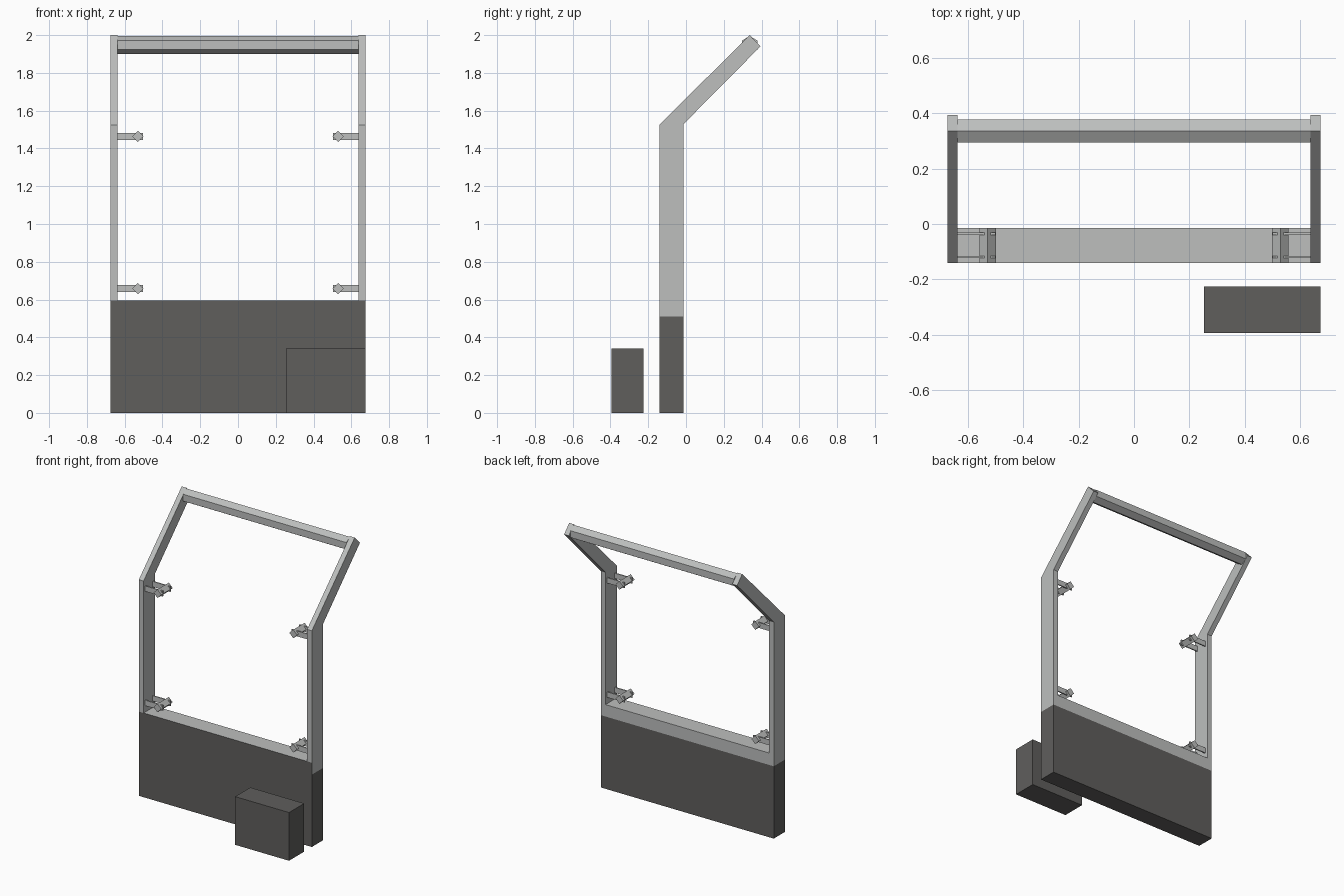
import bpy, bmesh, math
from mathutils import Vector

if "Cube" in bpy.data.objects:
    bpy.data.objects.remove(bpy.data.objects["Cube"])


def material(name, rgb):
    m = bpy.data.materials.new(name)
    m.diffuse_color = (*rgb, 1.0)
    m.use_nodes = True
    m.node_tree.nodes["Principled BSDF"].inputs["Base Color"].default_value = m.diffuse_color
    return m


LIGHT = material("light grey metal", (0.51, 0.52, 0.515))
DARK = material("dark grey base", (0.115, 0.112, 0.108))


def prism(name, points, start, depth, mats):
    """Extrude a closed outline of 3D points, placed at start, along depth."""
    bm = bmesh.new()
    face = bm.faces.new([bm.verts.new(Vector(p) + Vector(start)) for p in points])
    ext = bmesh.ops.extrude_face_region(bm, geom=[face])
    verts = [g for g in ext["geom"] if isinstance(g, bmesh.types.BMVert)]
    bmesh.ops.translate(bm, verts=verts, vec=depth)
    bmesh.ops.recalc_face_normals(bm, faces=bm.faces)
    me = bpy.data.meshes.new(name)
    bm.to_mesh(me)
    bm.free()
    for m in mats:
        me.materials.append(m)
    ob = bpy.data.objects.new(name, me)
    bpy.context.collection.objects.link(ob)
    return ob


def box(name, x, y, z, *mats):
    base = [(x[0], y[0], 0), (x[1], y[0], 0), (x[1], y[1], 0), (x[0], y[1], 0)]
    return prism(name, base, (0, 0, z[0]), (0, 0, z[1] - z[0]), mats)


W, INNER = 0.675, 0.638          # outer and inner half widths
Y0, Y1 = -0.141, -0.014          # front and back of the wall

# Dark lower wall and the separate box in front of it
box("lower_wall", (-W, W), (Y0, Y1), (0, 0.51), DARK)
box("front_box", (0.254, W), (-0.395, -0.226), (0, 0.34), DARK)

# Window sill rail: light, with its front face dark
rail = box("sill_rail", (-W, W), (Y0, Y1), (0.51, 0.594), LIGHT, DARK)
for p in rail.data.polygons:
    if p.normal.y < -0.5:
        p.material_index = 1

# Side posts with arms bent backwards
bent = [(0, Y0, 0.594), (0, Y1, 0.594), (0, Y1, 1.528),
        (0, 0.395, 1.941), (0, 0.337, 2.0), (0, Y0, 1.525)]
for side, x in (("left", -W), ("right", INNER)):
    prism(side + "_bent_post", bent, (x, 0, 0), (W - INNER, 0, 0), [LIGHT])

# Hexagonal crossbar between the arm tips
R = 0.048
hexagon = [(0, R * math.sin(i * math.pi / 3), R * math.cos(i * math.pi / 3)) for i in range(6)]
prism("top_crossbar", hexagon, (-INNER, 0.337, 1.947), (2 * INNER, 0, 0), [LIGHT])

# Four hinges: a square pin turned on edge, held by two thin plates
diamond = [(0.03, 0, 0), (0, 0, 0.03), (-0.03, 0, 0), (0, 0, -0.03)]
for side, s in (("left", -1), ("right", 1)):
    for level, z in (("lower", 0.658), ("upper", 1.464)):
        tag = f"{side}_{level}_hinge"
        prism(tag + "_pin", diamond, (s * 0.53, Y0, z), (0, Y1 - Y0, 0), [LIGHT])
        for end, y in (("front", -0.119), ("back", -0.035)):
            box(f"{tag}_{end}_plate", sorted((s * 0.502, s * INNER)),
                (y - 0.004, y + 0.004), (z - 0.019, z + 0.019), LIGHT)
